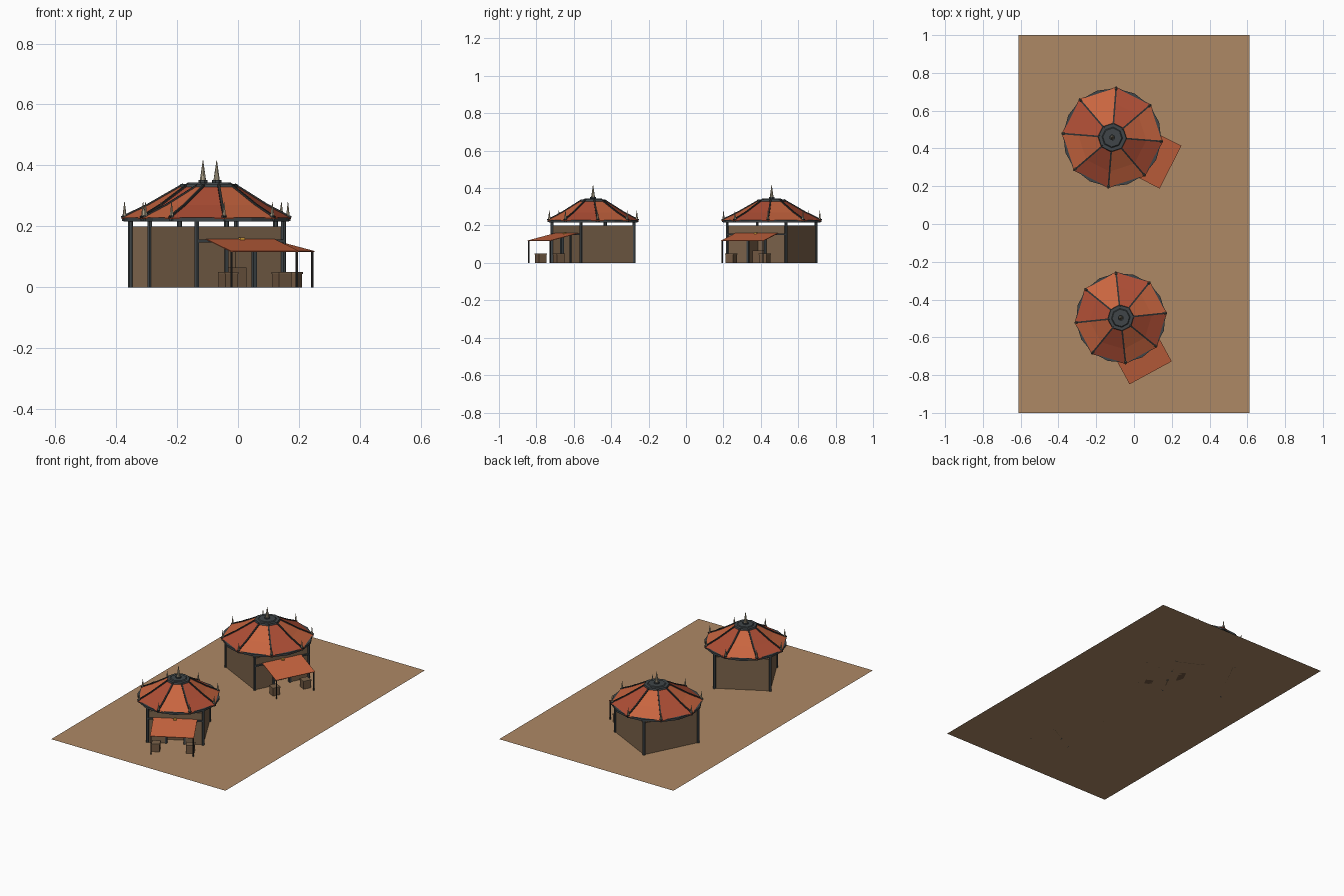
import bpy, bmesh
from math import cos, sin, pi, radians
from mathutils import Vector, Matrix

if "Cube" in bpy.data.objects:
    bpy.data.objects.remove(bpy.data.objects["Cube"])


def material(name, r, g, b):
    m = bpy.data.materials.new(name)
    m.diffuse_color = (r, g, b, 1)
    m.use_nodes = True
    m.node_tree.nodes["Principled BSDF"].inputs["Base Color"].default_value = m.diffuse_color
    return m


SAND = material("sand", .42, .25, .13)
WOOD = material("wood", .20, .125, .07)
CRATE = material("crate_wood", .17, .10, .055)
DARK = material("dark_metal", .05, .06, .065)
RIB = material("rib_dark", .03, .03, .03)
RED = material("red_cloth", .42, .075, .035)
ORANGE = material("orange_cloth", .58, .13, .05)
BONE = material("bone", .42, .36, .25)
GOLD = material("lantern_gold", .8, .4, .05)

frame = Matrix()  # placement of the hut being built


def finish(name, bm, mat):
    bmesh.ops.recalc_face_normals(bm, faces=bm.faces)
    me = bpy.data.meshes.new(name)
    bm.to_mesh(me)
    bm.free()
    me.materials.append(mat)
    ob = bpy.data.objects.new(name, me)
    ob.matrix_world = frame
    bpy.context.collection.objects.link(ob)
    return ob


def box(name, lo, hi, mat):
    lo, hi = Vector(lo), Vector(hi)
    bm = bmesh.new()
    size = hi - lo
    bmesh.ops.create_cube(bm, size=1, matrix=Matrix.Translation((lo + hi) / 2) @ Matrix.Diagonal((*size, 1)))
    return finish(name, bm, mat)


def bar(name, p, q, r1, mat, r2=None, sides=6, turn=0):
    p, q = Vector(p), Vector(q)
    d = q - p
    bm = bmesh.new()
    m = Matrix.Translation((p + q) / 2) @ d.to_track_quat('Z', 'Y').to_matrix().to_4x4() @ Matrix.Rotation(turn, 4, 'Z')
    bmesh.ops.create_cone(bm, cap_ends=True, segments=sides, radius1=r1,
                          radius2=r1 if r2 is None else r2, depth=d.length, matrix=m)
    return finish(name, bm, mat)


def polar(r, a, z):
    return Vector((r * cos(a), r * sin(a), z))


def ring(name, profile, sides, mat, turn=0):
    """Closed profile of (radius, z) swept around the hut axis."""
    bm = bmesh.new()
    loops = [[bm.verts.new(polar(r, turn + 2 * pi * i / sides, z)) for r, z in profile] for i in range(sides)]
    n = len(profile)
    for i in range(sides):
        a, b = loops[i], loops[(i + 1) % sides]
        for j in range(n):
            bm.faces.new((a[j], a[(j + 1) % n], b[(j + 1) % n], b[j]))
    return finish(name, bm, mat)


def sheet(name, rows, mat, thick=.004):
    """Cloth made of left/right point pairs, thickened."""
    bm = bmesh.new()
    vs = [(bm.verts.new(a), bm.verts.new(b)) for a, b in rows]
    for (a, b), (c, d) in zip(vs, vs[1:]):
        bm.faces.new((a, b, d, c))
    ob = finish(name, bm, mat)
    mod = ob.modifiers.new("thickness", 'SOLIDIFY')
    mod.thickness = thick
    mod.offset = 0
    return ob


def hut(x, y, facing, R, flip):
    """Square hut with an octagonal tent roof; its front faces local +x."""
    global frame
    frame = Matrix.Translation((x, y, 0)) @ Matrix.Rotation(radians(facing), 4, 'Z')
    k = R / .27
    a = .25 * k / 2 ** .5   # half side of the walls
    t = .008

    # walls, with a doorway at the front
    box("back_wall", (-a, -a, 0), (-a + t, a, .2), WOOD)
    for s in (-1, 1):
        y0, y1 = sorted((s * a, s * (a - t)))
        box("side_wall", (-a, y0, 0), (a, y1, .2), WOOD)
        y0, y1 = sorted((s * a, s * .053))
        box("front_wall", (a - t, y0, 0), (a, y1, .2), WOOD)
        box("door_post", (a - t - .002, s * .053 - .006, 0), (a + .006, s * .053 + .006, .155), DARK)
    box("door_lintel", (a - t, -.053, .15), (a, .053, .2), WOOD)
    box("front_beam", (a - .002, -a, .148), (a + .008, a, .157), DARK)
    box("inside_counter", (a - .09, -.05, 0), (a - .05, .05, .065), CRATE)
    for sx in (-1, 1):
        for sy in (-1, 1):
            bar("corner_post", (sx * a, sy * a, 0), (sx * a, sy * a, .226), .0085, DARK)

    # roof panels, ribs and eave spikes
    prof = [(R - .002, .226), (.18 * k, .268), (.065 * k, .334)]
    for i in range(8):
        a0 = (i - .5) * pi / 4
        a1 = a0 + pi / 4
        sheet("roof_panel", [(polar(r, a0, z), polar(r, a1, z)) for r, z in prof],
              ORANGE if (i + flip) % 2 == 0 else RED)
        for (r1, z1), (r2, z2) in zip(prof, prof[1:]):
            bar("roof_rib", polar(r1, a0, z1 + .003), polar(r2, a0, z2 + .003), .006, RIB, sides=4, turn=pi / 4)
        bar("spike_socket", polar(R - .012, a0, .218), polar(R - .012, a0, .236), .009, DARK)
        bar("eave_spike", polar(R - .012, a0, .232), polar(R - .012, a0, .28), .007, BONE, .0008)
    ring("eave_ring", [(R - .026, .217), (R - .009, .217), (R - .009, .23), (R - .026, .23)], 16, DARK, pi / 8)

    # roof cap and finial
    bar("roof_cap", (0, 0, .326), (0, 0, .34), .078 * k, DARK, .074 * k, sides=8, turn=pi / 8)
    bar("cap_top", (0, 0, .34), (0, 0, .344), .055 * k, DARK, .05 * k, sides=8, turn=pi / 8)
    bar("finial_collar", (0, 0, .343), (0, 0, .352), .016, DARK, sides=8)
    bar("finial_spike", (0, 0, .35), (0, 0, .416), .011, BONE, .001, sides=8)

    # awning with posts, crates and a lantern
    out = a + .169
    w = .127
    sheet("awning", [((a, -w, .158), (a, w, .158)), ((out, -w, .118), (out, w, .118))], ORANGE, .003)
    for s in (-1, 1):
        bar("awning_post", (out - .005, s * .122, 0), (out - .005, s * .122, .12), .004, RIB)
        c = Vector((a + .102, s * .1, 0))
        box("crate", c - Vector((.023, .023, 0)), c + Vector((.023, .023, .05)), CRATE)
        box("crate_lid", c + Vector((-.025, -.025, .044)), c + Vector((.025, .025, .051)), WOOD)
    box("lantern", (a + .004, -.008, .152), (a + .018, .008, .163), GOLD)


# sandy base
bm = bmesh.new()
bmesh.ops.create_grid(bm, x_segments=1, y_segments=1, size=1, matrix=Matrix.Diagonal((.612, 1, 1, 1)))
finish("sand_base", bm, SAND)

hut(-.115, .458, -27, .27, 1)
hut(-.07, -.497, -61.5, .247, 0)
